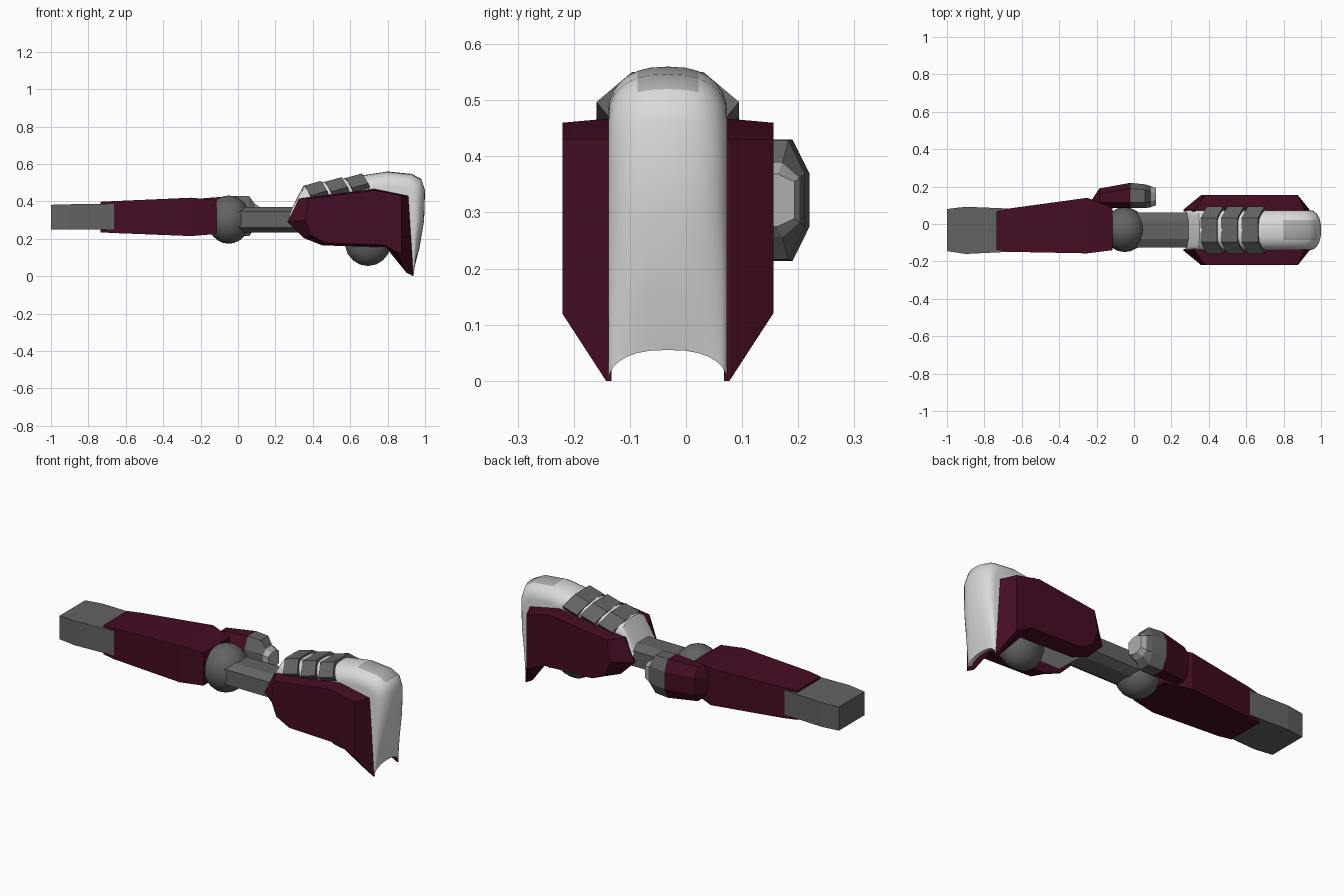
import bpy, bmesh, math
from mathutils import Vector

if "Cube" in bpy.data.objects:
    bpy.data.objects.remove(bpy.data.objects["Cube"])

CY = -0.0325  # centre line of the arm in y


def material(name, rgb):
    m = bpy.data.materials.new(name)
    m.diffuse_color = (*rgb, 1)
    m.use_nodes = True
    m.node_tree.nodes["Principled BSDF"].inputs["Base Color"].default_value = m.diffuse_color
    return m


MAROON = material("maroon", (0.06, 0.004, 0.018))
GREY = material("mid grey", (0.125, 0.125, 0.125))
LIGHT = material("light grey", (0.42, 0.42, 0.42))
WHITE = material("white", (0.70, 0.70, 0.70))


def finish(bm, name, mats, angle=None, rule=None):
    """Turn a bmesh into an object; rule picks a material index from a face centre."""
    bmesh.ops.recalc_face_normals(bm, faces=bm.faces)
    if rule:
        for f in bm.faces:
            f.material_index = rule(f.calc_center_median())
    mesh = bpy.data.meshes.new(name)
    bm.to_mesh(mesh)
    bm.free()
    for m in mats:
        mesh.materials.append(m)
    if angle:
        for p in mesh.polygons:
            p.use_smooth = True
        mesh.set_sharp_from_angle(angle=math.radians(angle))
    ob = bpy.data.objects.new(name, mesh)
    bpy.context.collection.objects.link(ob)
    return ob


def loft(name, rings, mats, angle=None, rule=None):
    """Skin a list of equal-length point loops and cap both ends."""
    bm = bmesh.new()
    loops = [[bm.verts.new(p) for p in r] for r in rings]
    for a, b in zip(loops, loops[1:]):
        n = len(a)
        for i in range(n):
            j = (i + 1) % n
            bm.faces.new((a[i], a[j], b[j], b[i]))
    bm.faces.new(loops[0])
    bm.faces.new(loops[-1])
    return finish(bm, name, mats, angle, rule)


def box_ring(x, y0, y1, z0, z1):
    return [(x, y0, z0), (x, y1, z0), (x, y1, z1), (x, y0, z1)]


def octagon(x, y0, y1, z0, z1, cy, cz):
    return [(x, y0 + cy, z0), (x, y1 - cy, z0), (x, y1, z0 + cz), (x, y1, z1 - cz),
            (x, y1 - cy, z1), (x, y0 + cy, z1), (x, y0, z1 - cz), (x, y0, z0 + cz)]


def ball(name, centre, half, seg, rings):
    bm = bmesh.new()
    bmesh.ops.create_uvsphere(bm, u_segments=seg, v_segments=rings, radius=1)
    for v in bm.verts:
        v.co = Vector(c + h * k for c, h, k in zip(centre, half, v.co))
    return finish(bm, name, [GREY], 40)


# Shoulder stub and upper arm sleeve
loft("shoulder_stub", [box_ring(-1.0, -0.145, 0.08, 0.25, 0.382),
                       box_ring(-0.9, -0.16, 0.092, 0.25, 0.385),
                       box_ring(-0.65, -0.148, 0.082, 0.25, 0.388)], [GREY])
loft("upper_arm_sleeve", [box_ring(-0.735, -0.138, 0.068, 0.235, 0.398),
                          box_ring(-0.66, -0.149, 0.084, 0.231, 0.402),
                          box_ring(-0.25, -0.157, 0.14, 0.215, 0.42),
                          box_ring(-0.115, -0.14, 0.088, 0.226, 0.408)], [MAROON])

# Elbow ball, forearm rod and hand ball
ball("elbow_joint", (-0.05, -0.03, 0.303), (0.115, 0.12, 0.129), 20, 12)
loft("forearm_rod", [octagon(x, CY - 0.093, CY + 0.093, 0.235, 0.37, 0.045, 0.025)
                     for x in (-0.03, 0.42)], [GREY])
ball("hand", (0.695, CY, 0.185), (0.128, 0.1, 0.13), 14, 9)

# Elbow guard behind the joint: maroon back, grey middle, light tip
guard = [(-0.225, 0.09, 0.13, 0.06, 0.3), (-0.185, 0.085, 0.19, 0.095, 0.5),
         (-0.02, 0.085, 0.22, 0.108, 0.56), (0.06, 0.085, 0.212, 0.106, 0.56),
         (0.09, 0.09, 0.202, 0.066, 0.4), (0.118, 0.1, 0.193, 0.047, 0.3)]
loft("elbow_guard", [octagon(x, y0, y1, 0.322 - h, 0.322 + h, 0.03, h * k)
                     for x, y0, y1, h, k in guard], [MAROON, GREY, LIGHT],
     rule=lambda c: 0 if c.x < -0.03 else (1 if c.x < 0.09 else 2))

# Rounded white forearm shell: centre profile blended into the side profile
centre = [(0.275, 0.34), (0.35, 0.485), (0.6, 0.53), (0.8, 0.56), (0.93, 0.547),
          (0.98, 0.52), (1.0, 0.46), (0.995, 0.3), (0.97, 0.15), (0.945, 0.055),
          (0.92, 0.06), (0.87, 0.22), (0.36, 0.22)]
side = [(0.275, 0.32), (0.34, 0.42), (0.6, 0.455), (0.8, 0.48), (0.89, 0.475),
        (0.925, 0.46), (0.94, 0.42), (0.945, 0.3), (0.94, 0.15), (0.938, 0.0),
        (0.91, 0.02), (0.85, 0.22), (0.36, 0.22)]
rings = []
for i in range(-7, 8):
    a = math.radians(90 * i / 7)
    t = math.copysign(abs(math.sin(a)) ** 0.8, a)
    w = 1 - math.cos(a)
    rings.append([(c[0] + (s[0] - c[0]) * w, CY + 0.106 * t, c[1] + (s[1] - c[1]) * w)
                  for c, s in zip(centre, side)])
loft("forearm_shell", rings, [WHITE, LIGHT], 50,
     rule=lambda c: int(0.82 < c.x < 0.955 and abs(c.y - CY) < 0.06 and c.z > 0.52))

# Maroon side panels: large inner outline, smaller outer face
inner = [(0.265, 0.29), (0.325, 0.415), (0.73, 0.467), (0.91, 0.43), (0.938, 0.0),
         (0.90, 0.02), (0.8, 0.155), (0.45, 0.165), (0.35, 0.205)]
outer = [(0.36, 0.3), (0.38, 0.415), (0.73, 0.46), (0.875, 0.43), (0.875, 0.12),
         (0.85, 0.13), (0.78, 0.168), (0.47, 0.178), (0.39, 0.22)]
for label, s in (("front", -1), ("back", 1)):
    loft(label + "_side_panel",
         [[(x, CY + s * 0.1, z) for x, z in inner],
          [(x, CY + s * 0.11, z) for x, z in inner],
          [(x, CY + s * 0.188, z) for x, z in outer]], [MAROON], 30)

# Three folded straps over the top of the shell
for k in range(3):
    x, z = 0.355 + 0.11 * k, 0.485 + 0.02 * k
    rings = []
    for o, dx, dz in ((-0.127, 0.034, -0.053), (-0.064, 0, 0), (0.064, 0, 0), (0.127, 0.034, -0.053)):
        px, pz, low = x + dx, z + dz, CY + o * 0.83
        rings.append([(px, CY + o, pz), (px + 0.088, CY + o, pz + 0.025),
                      (px + 0.096, low, pz - 0.001), (px + 0.008, low, pz - 0.026)])
    loft(f"top_strap_{k + 1}", rings, [GREY])
